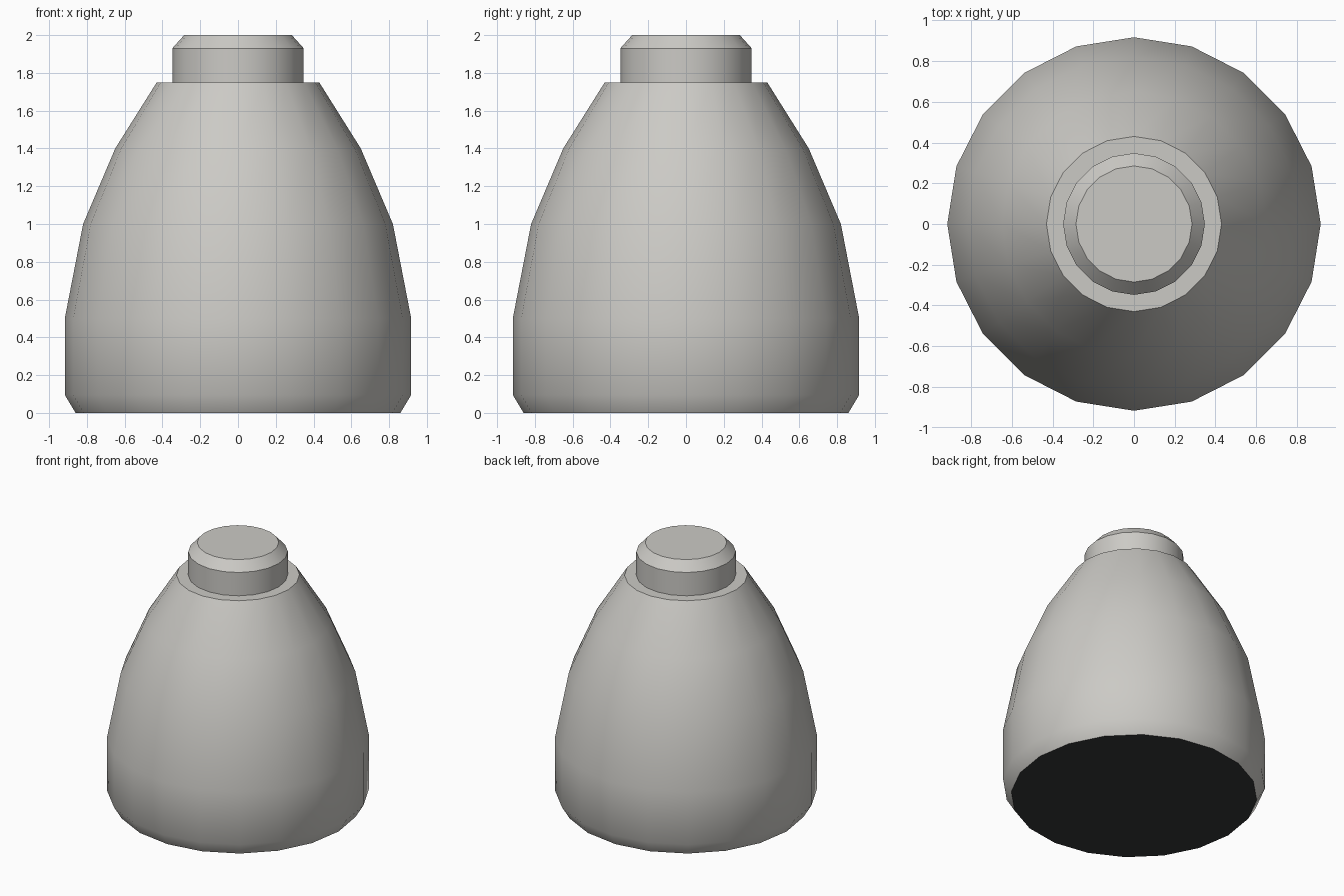
import bpy, bmesh, math

cube = bpy.data.objects.get("Cube")
if cube:
    bpy.data.objects.remove(cube, do_unlink=True)

SIDES = 20


def material(name, rgb):
    m = bpy.data.materials.new(name)
    m.use_nodes = True
    colour = (*rgb, 1)
    m.diffuse_color = colour
    m.node_tree.nodes["Principled BSDF"].inputs["Base Color"].default_value = colour
    return m


def lathe(name, profile, materials):
    """Closed turned solid from (radius, height) points, capped at both ends."""
    bm = bmesh.new()
    rings = []
    for r, z in profile:
        angles = [math.tau * i / SIDES for i in range(SIDES)]
        rings.append([bm.verts.new((r * math.cos(a), r * math.sin(a), z)) for a in angles])
    for low, high in zip(rings, rings[1:]):
        for i in range(SIDES):
            j = (i + 1) % SIDES
            bm.faces.new((low[i], low[j], high[j], high[i]))
    bm.faces.new(rings[-1])
    base = bm.faces.new(rings[0][::-1])
    base.material_index = len(materials) - 1
    mesh = bpy.data.meshes.new(name)
    bm.to_mesh(mesh)
    bm.free()
    for m in materials:
        mesh.materials.append(m)
    obj = bpy.data.objects.new(name, mesh)
    bpy.context.collection.objects.link(obj)
    bpy.ops.object.select_all(action="DESELECT")
    obj.select_set(True)
    bpy.context.view_layer.objects.active = obj
    bpy.ops.object.shade_smooth_by_angle(angle=math.radians(38))
    return obj


shell = material("warm light grey", (0.6, 0.59, 0.56))
dark = material("dark underside", (0.035, 0.038, 0.04))

# Rounded body with a chamfered foot and a dark base
lathe("body", [(0.86, 0), (0.917, 0.095), (0.917, 0.5), (0.82, 1.0),
               (0.65, 1.4), (0.43, 1.75)], [shell, dark])

# Short chamfered neck on top
lathe("neck", [(0.348, 1.74), (0.348, 1.93), (0.285, 2.0)], [shell])
